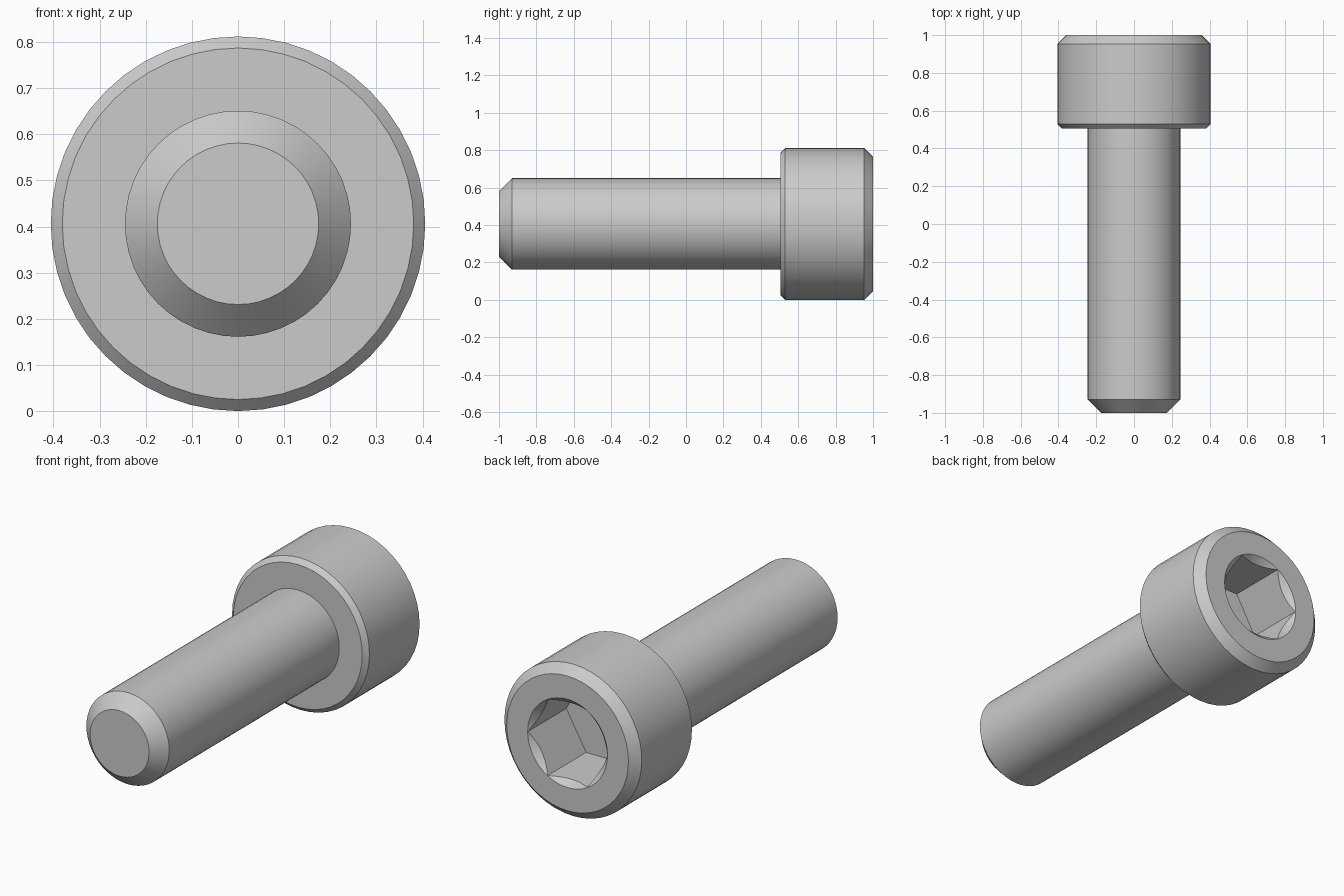
import bpy, bmesh
from math import cos, sin, pi, radians

cube = bpy.data.objects.get("Cube")
if cube:
    bpy.data.objects.remove(cube, do_unlink=True)

AXIS_Z = 0.406
SEGMENTS = 48

steel = bpy.data.materials.new("plain_grey_steel")
steel.use_nodes = True
colour = (0.6, 0.6, 0.6, 1)
steel.diffuse_color = colour
steel.node_tree.nodes["Principled BSDF"].inputs["Base Color"].default_value = colour


def lathe(name, profile, sides):
    """Closed solid of rings (y, radius) around the long axis, capped at both ends."""
    bm = bmesh.new()
    rings = []
    for y, r in profile:
        angles = [2 * pi * i / sides for i in range(sides)]
        rings.append([bm.verts.new((r * cos(a), y, AXIS_Z + r * sin(a))) for a in angles])
    for a, b in zip(rings, rings[1:]):
        for i in range(sides):
            j = (i + 1) % sides
            bm.faces.new((a[i], a[j], b[j], b[i]))
    bm.faces.new(rings[0])
    bm.faces.new(rings[-1])
    bmesh.ops.recalc_face_normals(bm, faces=bm.faces)
    mesh = bpy.data.meshes.new(name)
    bm.to_mesh(mesh)
    bm.free()
    mesh.materials.append(steel)
    obj = bpy.data.objects.new(name, mesh)
    bpy.context.collection.objects.link(obj)
    return obj


# Chamfered shank and head in one turned body
screw = lathe("socket_head_screw", [
    (-1.0, 0.175), (-0.93, 0.245), (0.505, 0.245),
    (0.505, 0.381), (0.53, 0.406), (0.953, 0.406), (1.0, 0.36),
], SEGMENTS)

# Hexagonal socket and its conical lead-in
cutters = [
    lathe("hex_socket_cutter", [(0.675, 0.235), (1.1, 0.235)], 6),
    lathe("lead_in_cutter", [(0.9, 0.136), (1.05, 0.286)], SEGMENTS),
]

bpy.ops.object.select_all(action="DESELECT")
bpy.context.view_layer.objects.active = screw
screw.select_set(True)
for cutter in cutters:
    cutter.hide_render = True
    cut = screw.modifiers.new(cutter.name, "BOOLEAN")
    cut.operation = "DIFFERENCE"
    cut.solver = "EXACT"
    cut.object = cutter
    bpy.ops.object.modifier_apply(modifier=cut.name)
    bpy.data.objects.remove(cutter, do_unlink=True)

bpy.ops.object.shade_smooth_by_angle(angle=radians(30))
